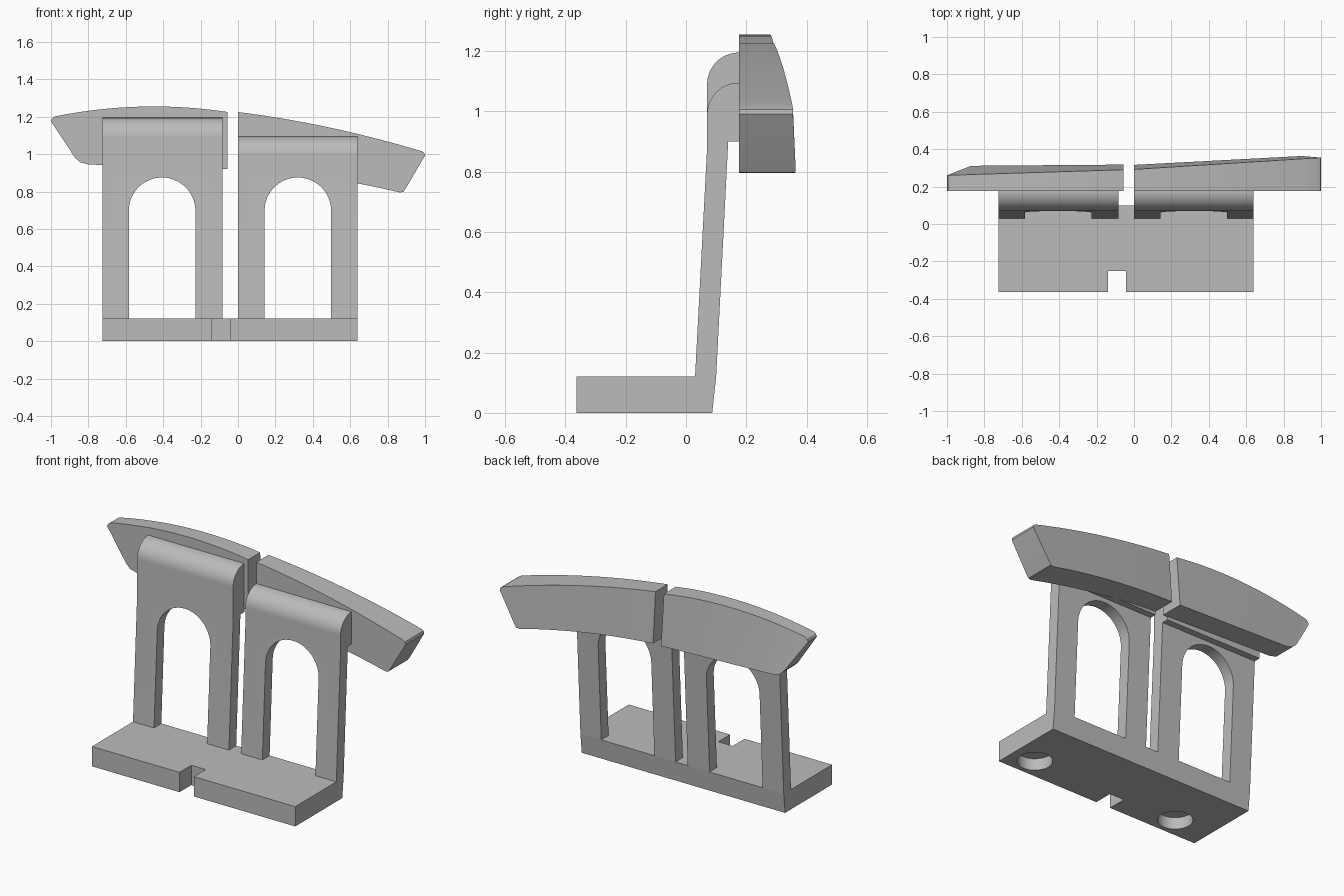
import bpy, bmesh
from math import sin, cos, pi

if "Cube" in bpy.data.objects:
    bpy.data.objects.remove(bpy.data.objects["Cube"], do_unlink=True)

grey = bpy.data.materials.new("plain grey")
grey.use_nodes = True
COLOUR = (0.5, 0.5, 0.5, 1)
grey.diffuse_color = COLOUR
grey.node_tree.nodes["Principled BSDF"].inputs["Base Color"].default_value = COLOUR


def finish(name, bm):
    """Turn a bmesh into a named grey object."""
    bmesh.ops.recalc_face_normals(bm, faces=bm.faces)
    mesh = bpy.data.meshes.new(name)
    bm.to_mesh(mesh)
    bm.free()
    mesh.materials.append(grey)
    obj = bpy.data.objects.new(name, mesh)
    bpy.context.collection.objects.link(obj)
    return obj


def extrude(name, points, offset):
    """Closed outline of 3D points pushed along an offset."""
    bm = bmesh.new()
    face = bm.faces.new([bm.verts.new(p) for p in points])
    result = bmesh.ops.extrude_face_region(bm, geom=[face])
    moved = [g for g in result["geom"] if isinstance(g, bmesh.types.BMVert)]
    bmesh.ops.translate(bm, verts=moved, vec=offset)
    return finish(name, bm)


def select(obj):
    bpy.ops.object.select_all(action="DESELECT")
    obj.select_set(True)
    bpy.context.view_layer.objects.active = obj


def cut(obj, cutter):
    """Subtract the cutter and throw it away."""
    select(obj)
    mod = obj.modifiers.new("cut", "BOOLEAN")
    mod.operation = "DIFFERENCE"
    mod.solver = "EXACT"
    mod.object = cutter
    bpy.ops.object.modifier_apply(modifier=mod.name)
    bpy.data.objects.remove(cutter, do_unlink=True)


def smooth(obj):
    select(obj)
    bpy.ops.object.shade_smooth_by_angle(angle=pi / 6)


def arc(cx, cy, radius, start, end, steps):
    return [(cx + radius * cos(start + (end - start) * i / steps),
             cy + radius * sin(start + (end - start) * i / steps))
            for i in range(steps + 1)]


# Base plate with a front notch and two blind holes underneath
LEFT, RIGHT = -0.725, 0.638
side = [(-0.363, 0), (0.087, 0), (0.1, 0.12), (-0.363, 0.12)]
base = extrude("base_plate", [(LEFT, y, z) for y, z in side], (RIGHT - LEFT, 0, 0))
notch = [(-0.138, -0.5), (-0.042, -0.5), (-0.042, -0.25), (-0.138, -0.25)]
cut(base, extrude("notch_cutter", [(x, y, -0.1) for x, y in notch], (0, 0, 0.4)))
for hole_x in (-0.488, 0.49):
    circle = arc(hole_x, -0.24, 0.095, 0, 2 * pi, 40)[:-1]
    cut(base, extrude("hole_cutter", [(x, y, -0.07) for x, y in circle], (0, 0, 0.14)))
smooth(base)


# Leaning uprights, each with a rounded shoulder and an arched opening
def upright(name, x0, x1, top, arch_x):
    r = 0.105
    profile = [(0.1, 0.12), (0.14, 0.9), (0.18, 0.9), (0.18, top)]
    profile += arc(0.175, top - r, r, pi / 2, pi, 14)
    profile += [(0.07, 0.88), (0.03, 0.12)]
    post = extrude(name, [(x0, y, z) for y, z in profile], (x1 - x0, 0, 0))
    opening = arc(arch_x, 0.697, 0.178, 0, pi, 32)
    opening += [(arch_x - 0.178, 0.05), (arch_x + 0.178, 0.05)]
    cut(post, extrude("arch_cutter", [(x, -0.2, z) for x, z in opening], (0, 0.6, 0)))
    smooth(post)


upright("right_upright", LEFT, -0.082, 1.195, -0.406)
upright("left_upright", 0, RIGHT, 1.095, 0.32)


# Curved blocks, lofted from paired points on the top and bottom back edges
def block(name, x0, top_end, low_end, top_z, low_z, top_y, low_y, tip):
    steps = 14
    pairs = []
    for i in range(steps + 1):
        t = i / steps
        a = x0 + (top_end - x0) * t
        b = x0 + (low_end - x0) * t
        pairs.append(((a, top_z(a)), (b, low_z(b))))
    pairs += tip
    bm = bmesh.new()
    rings = []
    for (a, za), (b, zb) in pairs:
        corners = [(a, 0.176, za), (a, top_y(a), za), (b, low_y(b), zb), (b, 0.176, zb)]
        rings.append([bm.verts.new(c) for c in corners])
    for r, s in zip(rings, rings[1:]):
        for k in range(4):
            n = (k + 1) % 4
            bm.faces.new((r[k], r[n], s[n], s[k]))
    bm.faces.new(rings[0])
    bm.faces.new(rings[-1])
    smooth(finish(name, bm))


block("right_block", -0.055, -0.98, -0.8,
      lambda x: 1.255 - 0.19 * (x + 0.45) ** 2,
      lambda x: 0.92 - 0.033 * (x + 0.055),
      lambda x: 0.292 + 0.032 * x,
      lambda x: 0.318 + 0.008 * x,
      [((-0.995, 1.19), (-0.845, 0.957)), ((-1, 1.175), (-0.872, 0.982))])
block("left_block", 0, 0.98, 0.865,
      lambda x: 1.225 - 0.125 * x - 0.09 * x * x,
      lambda x: 0.92 - 0.05 * x - 0.109 * x * x,
      lambda x: 0.292 + 0.063 * x,
      lambda x: 0.316 + 0.053 * x,
      [((0.996, 1.007), (0.884, 0.798)), ((1, 0.992), (0.896, 0.815))])
